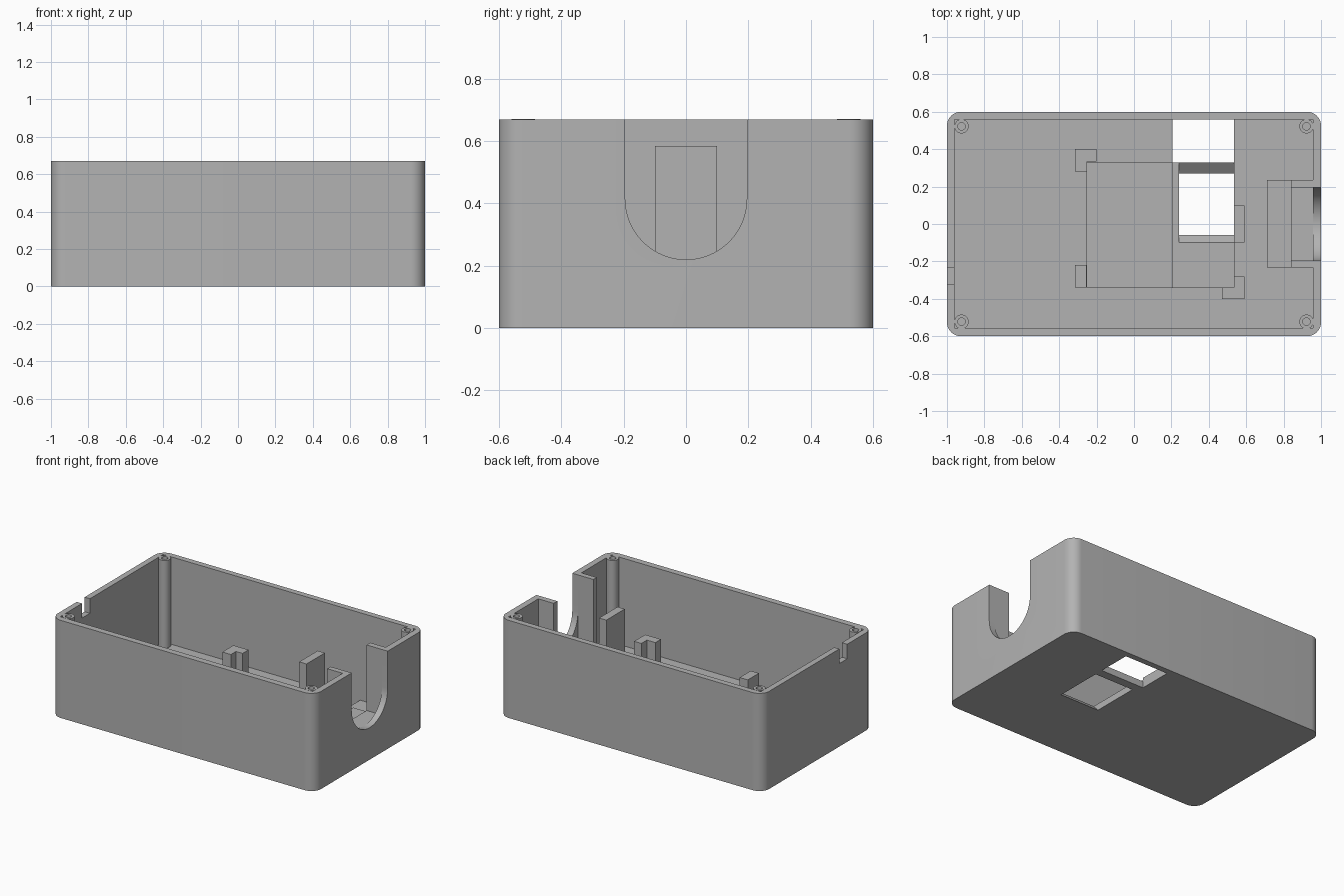
import bpy
import bmesh
from math import sin, cos, pi, radians
from mathutils import Vector

cube = bpy.data.objects.get("Cube")
if cube:
    bpy.data.objects.remove(cube, do_unlink=True)

grey = bpy.data.materials.new("plain grey")
grey.use_nodes = True
grey.diffuse_color = (0.45, 0.45, 0.45, 1)
grey.node_tree.nodes["Principled BSDF"].inputs["Base Color"].default_value = grey.diffuse_color

H = 0.67        # box height
FLOOR = 0.07    # floor thickness


def prism(name, points, lo, hi, axis="z"):
    """Extrude a 2D profile: (x, y) along z, or (y, z) along x."""
    def place(p, t):
        return (p[0], p[1], t) if axis == "z" else (t, p[0], p[1])
    bm = bmesh.new()
    face = bm.faces.new([bm.verts.new(place(p, lo)) for p in points])
    out = bmesh.ops.extrude_face_region(bm, geom=[face])
    shift = Vector(place((0, 0), hi - lo))
    moved = [v for v in out["geom"] if isinstance(v, bmesh.types.BMVert)]
    bmesh.ops.translate(bm, vec=shift, verts=moved)
    bmesh.ops.recalc_face_normals(bm, faces=bm.faces)
    mesh = bpy.data.meshes.new(name)
    bm.to_mesh(mesh)
    bm.free()
    mesh.materials.append(grey)
    obj = bpy.data.objects.new(name, mesh)
    bpy.context.collection.objects.link(obj)
    return obj


def box(name, x0, x1, y0, y1, z0, z1):
    return prism(name, [(x0, y0), (x1, y0), (x1, y1), (x0, y1)], z0, z1)


def arc(cx, cy, r, start, end, n):
    return [(cx + r * cos(start + (end - start) * i / n),
             cy + r * sin(start + (end - start) * i / n)) for i in range(n + 1)]


def disc(name, cx, cy, r, z0, z1):
    return prism(name, arc(cx, cy, r, 0, 2 * pi, 32)[:-1], z0, z1)


def cut(target, cutter):
    mod = target.modifiers.new("cut", "BOOLEAN")
    mod.operation = "DIFFERENCE"
    mod.solver = "EXACT"
    mod.object = cutter
    bpy.ops.object.select_all(action="DESELECT")
    bpy.context.view_layer.objects.active = target
    target.select_set(True)
    bpy.ops.object.modifier_apply(modifier=mod.name)
    bpy.data.objects.remove(cutter, do_unlink=True)


def smooth(obj):
    bpy.ops.object.select_all(action="DESELECT")
    bpy.context.view_layer.objects.active = obj
    obj.select_set(True)
    bpy.ops.object.shade_smooth_by_angle(angle=radians(30))


# Outer shell with rounded upright corners
R = 0.075
outline = []
for i, (sx, sy) in enumerate([(1, 1), (-1, 1), (-1, -1), (1, -1)]):
    outline += arc(sx * (1 - R), sy * (0.6 - R), R, i * pi / 2, (i + 1) * pi / 2, 10)
shell = prism("case_shell", outline, 0, H)
cut(shell, box("cavity_cutter", -0.96, 0.957, -0.557, 0.56, FLOOR, 1))

# Round-bottomed cable opening in the end wall
U = 0.195
u_profile = [(U, 1), (-U, 1)] + arc(0, 0.415, U, pi, 2 * pi, 32)
cut(shell, prism("cable_opening_cutter", u_profile, 0.9, 1.1, "x"))

# Small notch in the opposite wall
cut(shell, box("notch_cutter", -1.1, -0.9, -0.32, -0.235, H - 0.1, 1))

# Board pocket in two depths
cut(shell, box("pocket_cutter", -0.25, 0.205, -0.34, 0.33, 0.055, 0.2))
cut(shell, box("deep_pocket_cutter", 0.205, 0.535, -0.34, 0.33, 0.045, 0.2))

# Floor openings: one straight, one flared towards the inside
cut(shell, box("floor_opening_cutter", 0.205, 0.535, 0.33, 0.56, -0.1, 0.2))
flare = [(-0.06, -0.1), (0.27, -0.1), (0.27, 0), (0.33, 0.045),
         (0.33, 0.2), (-0.1, 0.2), (-0.1, 0.045), (-0.06, 0)]
cut(shell, prism("flared_opening_cutter", flare, 0.24, 0.535, "x"))
smooth(shell)

# Screw bosses in the corners
for sx, sx_name in ((-1, "right"), (1, "left")):
    for sy, sy_name in ((-1, "front"), (1, "back")):
        x, y = sx * 0.922, sy * 0.522
        cut(shell, disc("bore_cutter", x, y, 0.021, 0.3, 1))
        boss = disc(f"screw_boss_{sy_name}_{sx_name}", x, y, 0.038, FLOOR - 0.02, H + 0.001)
        cut(boss, disc("bore_cutter", x, y, 0.02, 0.3, 1))
        smooth(boss)
smooth(shell)

# Cable bracket behind the round opening
box("bracket_base", 0.84, 0.957, -0.232, 0.235, 0.05, 0.22)
box("bracket_step", 0.71, 0.84, -0.232, 0.235, 0.05, 0.19)
box("bracket_wall_front", 0.84, 0.957, -0.232, -U, 0.05, H)
box("bracket_wall_back", 0.84, 0.957, U, 0.235, 0.05, H)

# Board corner clips and tall stop post
Z0, CLIP = 0.04, 0.28
prism("clip_back", [(-0.315, 0.28), (-0.25, 0.28), (-0.25, 0.335), (-0.2, 0.335),
                    (-0.2, 0.4), (-0.315, 0.4)], Z0, CLIP)
prism("clip_front", [(0.47, -0.4), (0.59, -0.4), (0.59, -0.28), (0.535, -0.28),
                     (0.535, -0.34), (0.47, -0.34)], Z0, CLIP)
box("clip_side", -0.315, -0.253, -0.34, -0.22, Z0, CLIP)
box("stop_post", 0.535, 0.59, -0.1, 0.1, Z0, 0.585)
